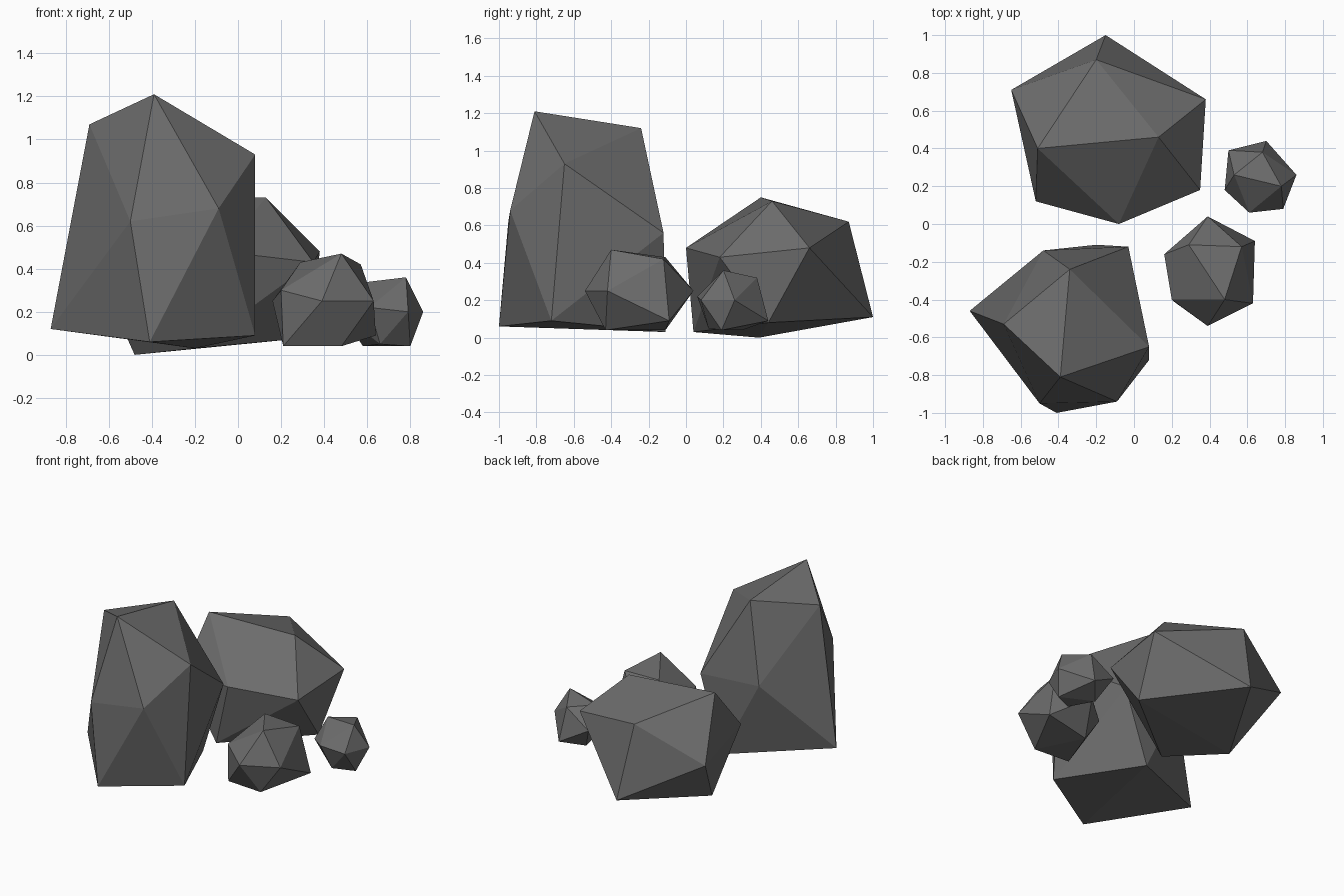
import bpy
import bmesh

# Remove the default object
default_object = bpy.data.objects.get("Cube")
if default_object:
    bpy.data.objects.remove(default_object, do_unlink=True)


def make_material(name, color):
    material = bpy.data.materials.new(name)
    material.use_nodes = True
    material.diffuse_color = color
    shader = material.node_tree.nodes["Principled BSDF"]
    shader.inputs["Base Color"].default_value = color
    shader.inputs["Roughness"].default_value = 0.9
    return material


stone = make_material("dark grey stone", (0.15, 0.15, 0.15, 1))


def make_rock(name, crown, middle, base):
    """Wrap a faceted stone around its crown, middle and base corners."""
    bm = bmesh.new()
    for corner in crown + middle + base:
        bm.verts.new(corner)
    hull = bmesh.ops.convex_hull(bm, input=bm.verts[:])
    leftovers = hull["geom_interior"] + hull["geom_unused"]
    loose = [item for item in leftovers if isinstance(item, bmesh.types.BMVert)]
    bmesh.ops.delete(bm, geom=loose, context="VERTS")
    bmesh.ops.recalc_face_normals(bm, faces=bm.faces[:])
    mesh = bpy.data.meshes.new(name)
    bm.to_mesh(mesh)
    bm.free()
    mesh.materials.append(stone)
    rock = bpy.data.objects.new(name, mesh)
    bpy.context.collection.objects.link(rock)
    return rock


# Tall standing stone at the front
make_rock(
    "tall_rock",
    crown=[(-.39, -.81, 1.21), (-.34, -.24, 1.12), (-.69, -.53, 1.07), (.08, -.65, .93)],
    middle=[(-.5, -.95, .62), (-.09, -.94, .68), (-.48, -.14, .58), (-.03, -.12, .56)],
    base=[(-.87, -.46, .12), (-.41, -1, .06), (.08, -.72, .09), (-.2, -.11, .03)],
)

# Broad boulder at the back
make_rock(
    "broad_rock",
    crown=[(-.2, .87, .62), (-.51, .4, .75), (.13, .46, .73)],
    middle=[(-.65, .71, .38), (.38, .66, .48), (-.52, .12, .42), (.35, .18, .43), (-.08, 0, .48)],
    base=[(-.15, 1, .11), (-.48, .39, 0), (-.2, .04, .03), (.33, .44, .08)],
)

# Medium stone beside the tall one
make_rock(
    "medium_rock",
    crown=[(.48, -.4, .47), (.57, -.12, .42), (.29, -.11, .43)],
    middle=[(.39, .04, .25), (.16, -.16, .25), (.2, -.4, .3), (.63, -.42, .25), (.39, -.54, .25)],
    base=[(.64, -.09, .09), (.32, -.11, .04), (.21, -.41, .04), (.48, -.43, .04)],
)

# Smallest stone beside the boulder
make_rock(
    "small_rock",
    crown=[(.78, .2, .36), (.68, .38, .32), (.53, .26, .33)],
    middle=[(.86, .26, .2), (.79, .08, .2), (.61, .06, .22), (.5, .39, .2), (.48, .18, .19)],
    base=[(.7, .44, .09), (.58, .3, .04), (.8, .19, .04), (.66, .12, .05)],
)
